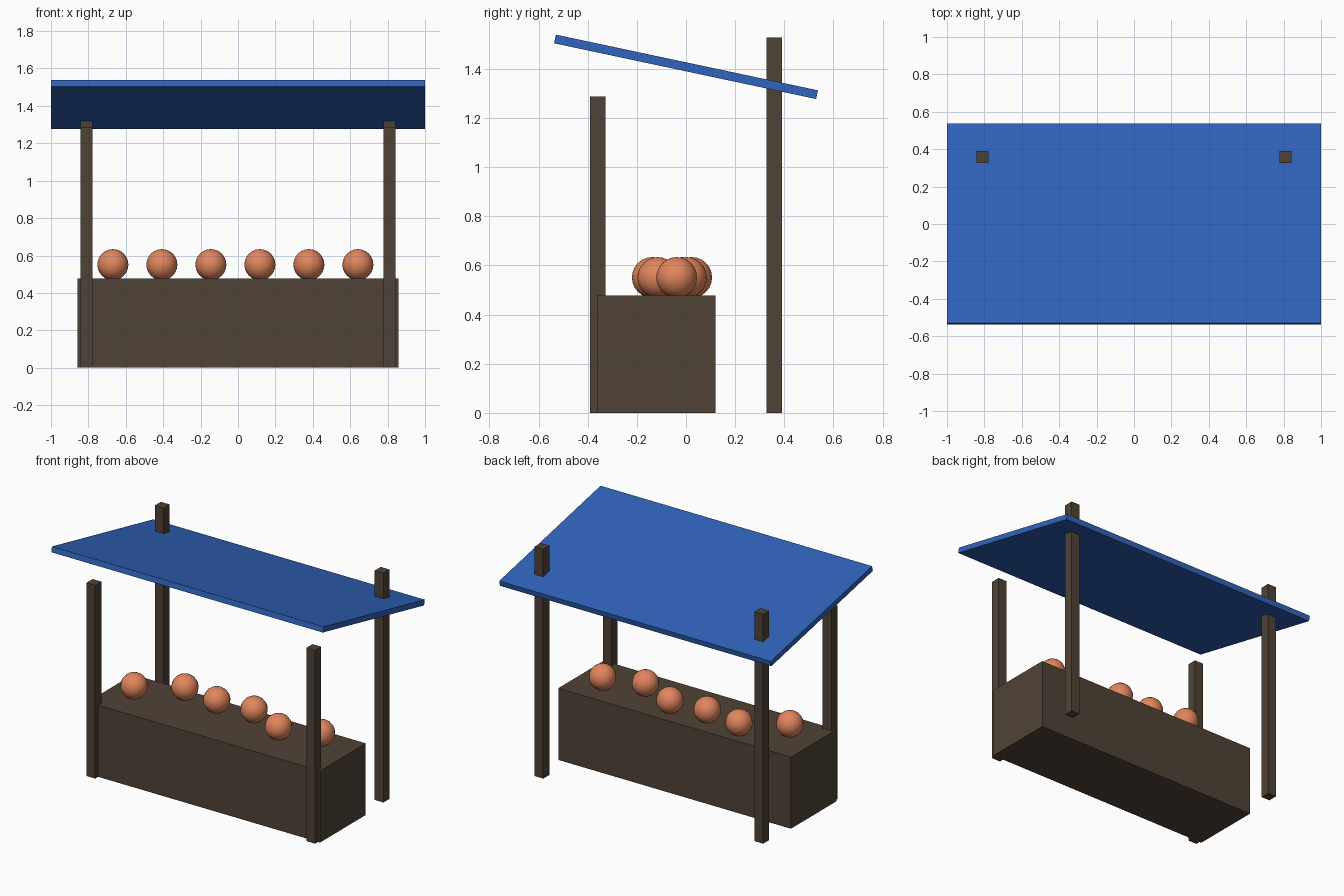
import bpy
import math

cube = bpy.data.objects.get("Cube")
if cube:
    bpy.data.objects.remove(cube, do_unlink=True)


def material(name, rgb):
    mat = bpy.data.materials.new(name)
    mat.use_nodes = True
    colour = (*rgb, 1.0)
    mat.diffuse_color = colour
    mat.node_tree.nodes["Principled BSDF"].inputs["Base Color"].default_value = colour
    return mat


wood = material("dark wood", (0.08, 0.055, 0.037))
blue = material("blue canopy", (0.03, 0.125, 0.5))
orange = material("orange fruit", (0.75, 0.235, 0.11))


def box(name, size, centre, mat, tilt=0.0):
    bpy.ops.mesh.primitive_cube_add(size=1, location=centre)
    obj = bpy.context.object
    obj.name = name
    obj.scale = size
    bpy.ops.object.transform_apply(location=False, rotation=False, scale=True)
    obj.rotation_euler.x = tilt
    obj.data.materials.append(mat)
    return obj


# Counter block
box("counter", (1.714, 0.48, 0.477), (0, -0.12, 0.2385), wood)

# Corner posts: short at the front, tall ones through the roof at the back
POST = 0.064
for side, x in (("right", -0.81), ("left", 0.81)):
    for end, y, height in (("front", -0.359, 1.287), ("back", 0.359, 1.527)):
        box(f"{end}_{side}_post", (POST, POST, height), (x, y, height / 2), wood)

# Sloping roof panel
box("roof", (2.0, 1.09, 0.036), (0, 0, 1.408), blue, math.radians(-12))

# Row of round fruit sunk slightly into the counter top
for i, y in enumerate((-0.137, 0.023, -0.016, 0.002, -0.115, -0.038)):
    bpy.ops.mesh.primitive_uv_sphere_add(
        segments=16, ring_count=12, radius=0.083,
        location=(-0.669 + 0.262 * i, y, 0.551))
    fruit = bpy.context.object
    fruit.name = f"fruit_{i + 1}"
    fruit.data.materials.append(orange)
    bpy.ops.object.shade_smooth_by_angle(angle=math.radians(40))
